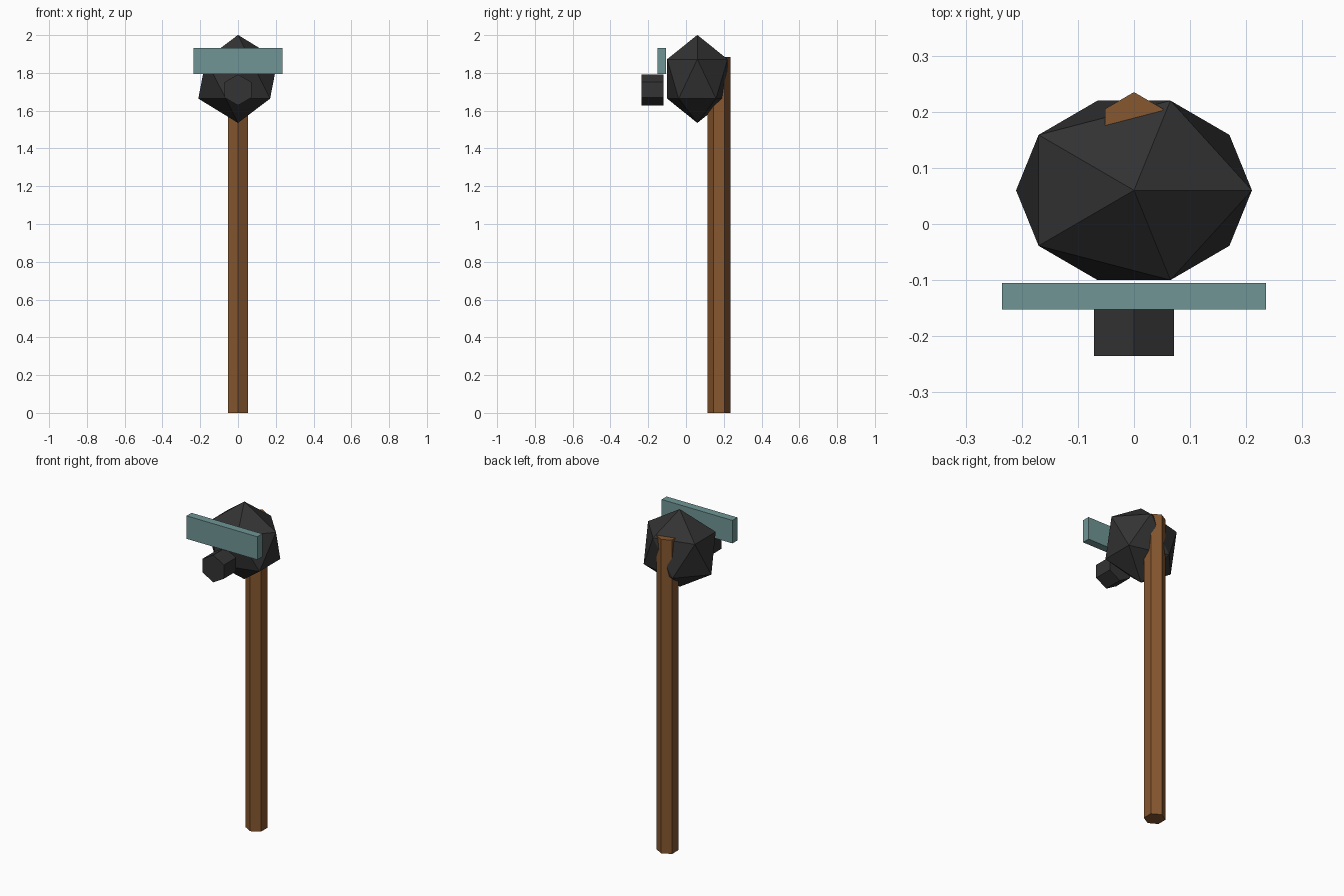
import bpy
import math

if "Cube" in bpy.data.objects:
    bpy.data.objects.remove(bpy.data.objects["Cube"])


def material(name, color):
    mat = bpy.data.materials.new(name)
    mat.use_nodes = True
    mat.diffuse_color = (*color, 1)
    mat.node_tree.nodes["Principled BSDF"].inputs["Base Color"].default_value = (*color, 1)
    return mat


wood = material("brown wood", (0.238, 0.095, 0.028))
charcoal = material("charcoal", (0.033, 0.033, 0.033))
teal = material("grey teal", (0.16, 0.30, 0.30))


def finish(name, mat, scale=(1, 1, 1)):
    """Name, scale and colour the newly added primitive."""
    obj = bpy.context.object
    obj.name = name
    obj.scale = scale
    bpy.ops.object.transform_apply(location=False, rotation=True, scale=True)
    obj.data.materials.append(mat)
    return obj


# Six-sided pole, with corners facing front and back
bpy.ops.mesh.primitive_cylinder_add(vertices=6, radius=0.06, depth=1.885,
                                    location=(0, 0.175, 0.9425))
finish("pole", wood)

# Faceted head with a point at top and bottom
bpy.ops.mesh.primitive_ico_sphere_add(subdivisions=1, radius=1,
                                      location=(0, 0.06, 1.768))
finish("head", charcoal, (0.235, 0.188, 0.233))

# Six-sided snout pointing forward, corners up and down
bpy.ops.mesh.primitive_cylinder_add(vertices=6, radius=0.082, depth=0.115,
                                    location=(0, -0.1775, 1.71),
                                    rotation=(math.pi / 2, 0, 0))
finish("snout", charcoal)

# Flat bar across the front of the head
bpy.ops.mesh.primitive_cube_add(size=1, location=(0, -0.1285, 1.864))
finish("front_bar", teal, (0.47, 0.047, 0.138))
